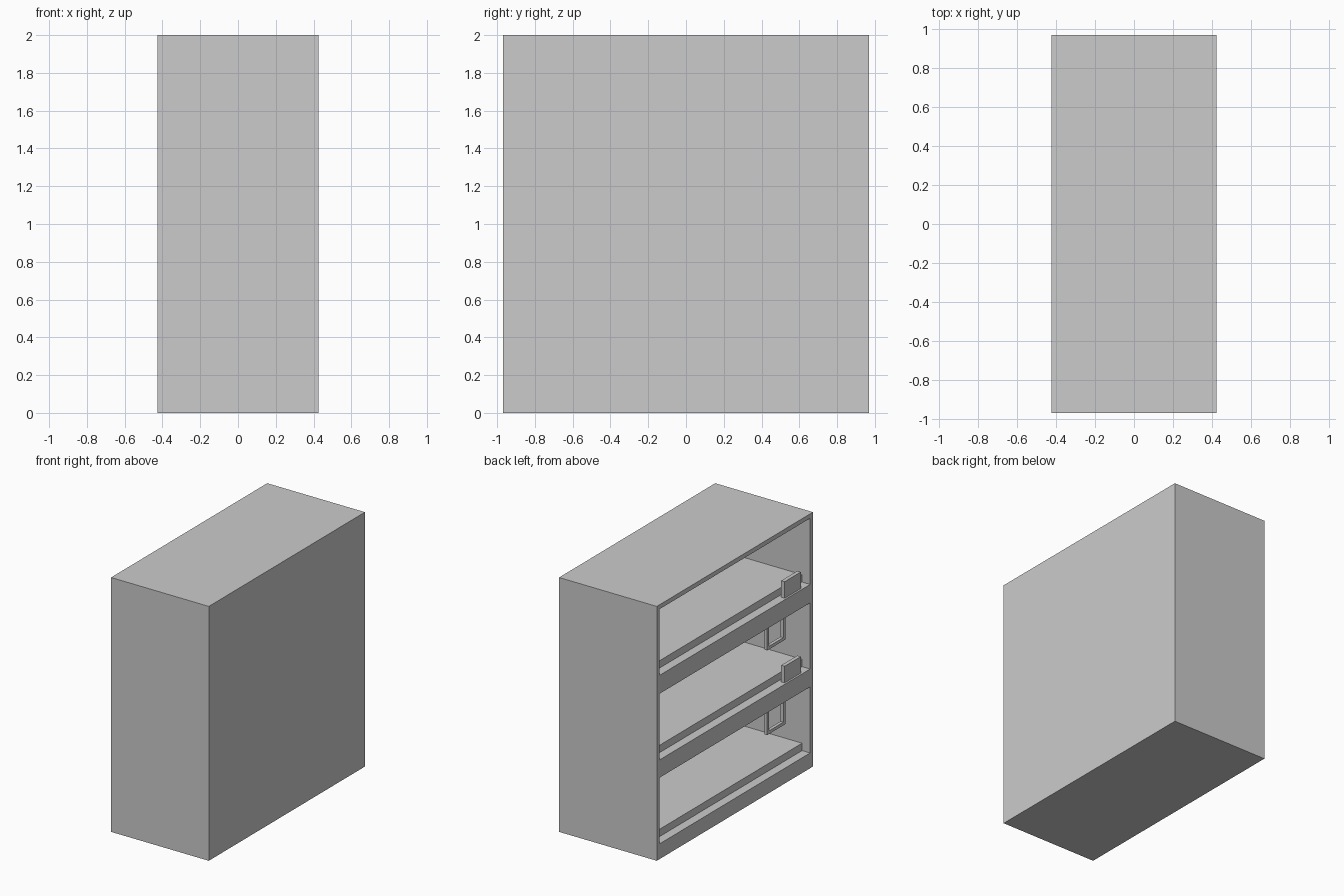
import bpy

if "Cube" in bpy.data.objects:
    bpy.data.objects.remove(bpy.data.objects["Cube"])

def box(name, x, y, z):
    """Axis-aligned box from (min, max) ranges."""
    bpy.ops.mesh.primitive_cube_add(size=1)
    ob = bpy.context.object
    ob.name = name
    for i, (a, b) in enumerate((x, y, z)):
        ob.location[i] = (a + b) / 2
        ob.scale[i] = b - a
    bpy.ops.object.transform_apply(location=True, rotation=False, scale=True)
    return ob

X, Y, H = 0.425, 0.97, 2.0
WALL = 0.035
FLOORS = (0.12, 0.78, 1.445)
OPEN_H = 0.52

# Cabinet with three bays opening to the left side
cabinet = box("bunk_cabinet", (-X, X), (-Y, Y), (0, H))
for i, z in enumerate(FLOORS):
    cutter = box(f"bay_cutter_{i}", (-X - 0.1, X - WALL),
                 (-Y + WALL, Y - WALL), (z, z + OPEN_H))
    cutter.hide_render = True
    mod = cabinet.modifiers.new("bay", 'BOOLEAN')
    mod.operation = 'DIFFERENCE'
    mod.solver = 'EXACT'
    mod.object = cutter
    bpy.context.view_layer.objects.active = cabinet
    bpy.ops.object.modifier_apply(modifier=mod.name)
    bpy.data.objects.remove(cutter)

# Mattress in each bay, set back from the opening
for i, z in enumerate(FLOORS):
    box(f"mattress_{i}", (-X + 0.07, X - WALL), (-Y + WALL, Y - WALL), (z, z + 0.058))

# Upright plate on the two upper floors, hanging step frame below each
for i, z in enumerate(FLOORS[1:]):
    box(f"plate_{i}", (-X + 0.015, -X + 0.045), (-0.84, -0.64), (z, z + 0.13))
    top, low = z - 0.14, z - 0.45
    fx = (-X + 0.165, -X + 0.19)
    for side, y in (("rear", -0.65), ("front", -0.85)):
        box(f"step_{side}_bar_{i}", fx, (y - 0.012, y + 0.012), (low, top))
    box(f"step_rung_{i}", fx, (-0.838, -0.662), (low, low + 0.025))
